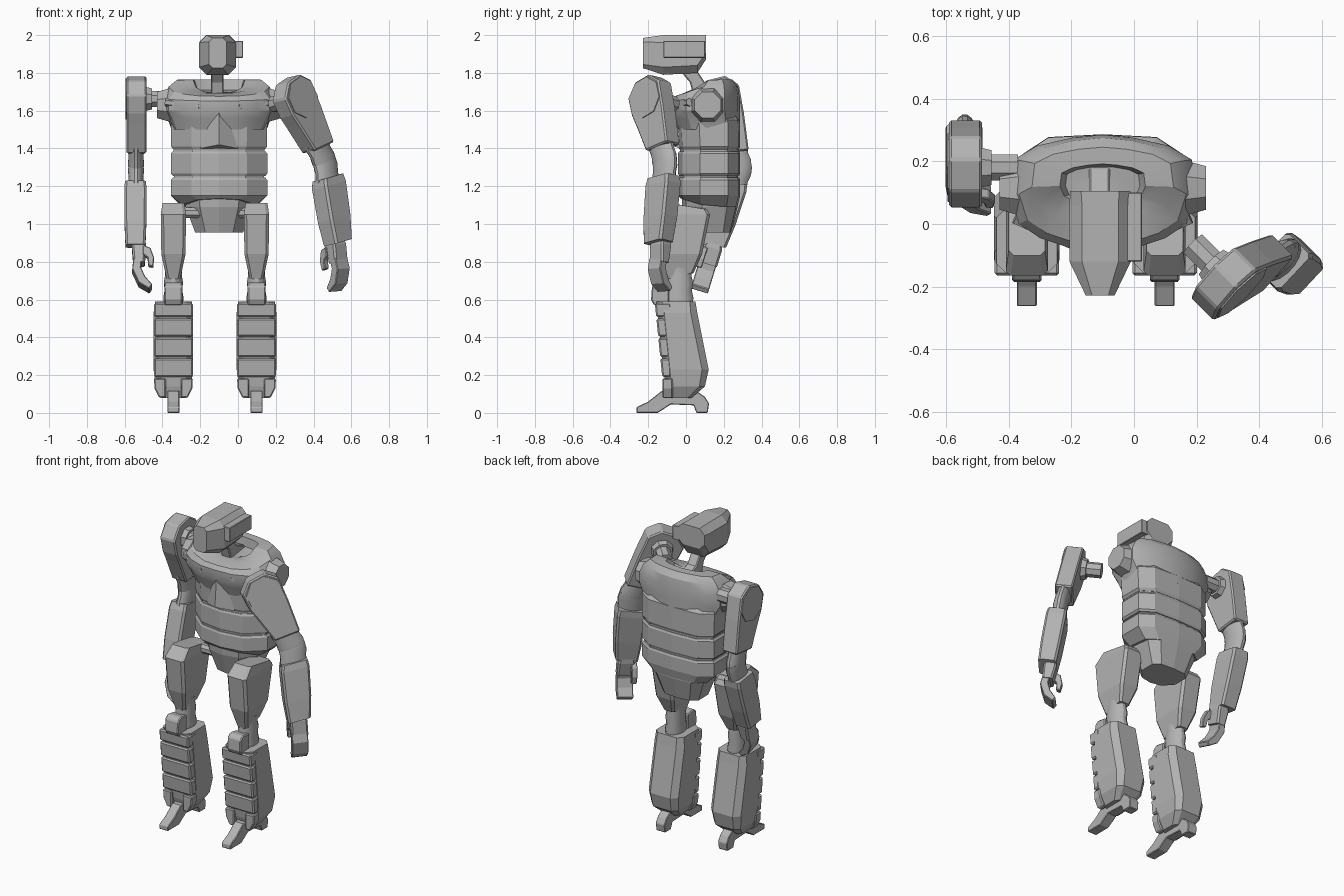
import bpy, bmesh, math
from mathutils import Matrix, Vector

if "Cube" in bpy.data.objects:
    bpy.data.objects.remove(bpy.data.objects["Cube"])

grey = bpy.data.materials.new("armour_grey")
grey.diffuse_color = (0.45, 0.45, 0.45, 1)
grey.use_nodes = True
grey.node_tree.nodes["Principled BSDF"].inputs["Base Color"].default_value = grey.diffuse_color
I = Matrix.Identity(4)
T = Matrix.Translation
R = lambda deg, axis: Matrix.Rotation(math.radians(deg), 4, axis)


def loft(name, rings, M=I, bevel=0, smooth=0):
    """Skin closed rings of 3D points and cap both ends."""
    bm = bmesh.new()
    rows = [[bm.verts.new(M @ Vector(p)) for p in ring] for ring in rings]
    n = len(rows[0])
    for a, b in zip(rows, rows[1:]):
        for i in range(n):
            bm.faces.new((a[i], a[(i + 1) % n], b[(i + 1) % n], b[i]))
    bm.faces.new(rows[0])
    bm.faces.new(rows[-1])
    bmesh.ops.recalc_face_normals(bm, faces=bm.faces)
    me = bpy.data.meshes.new(name)
    bm.to_mesh(me)
    bm.free()
    me.materials.append(grey)
    ob = bpy.data.objects.new(name, me)
    bpy.context.collection.objects.link(ob)
    if bevel:
        m = ob.modifiers.new("edge", 'BEVEL')
        m.width, m.segments, m.angle_limit = bevel, 1, math.radians(40)
    if smooth:
        bpy.context.view_layer.objects.active = ob
        ob.select_set(True)
        bpy.ops.object.shade_smooth_by_angle(angle=math.radians(smooth))
        ob.select_set(False)
    return ob


def prism_x(name, pts, x0, x1, M=I, bevel=0.006):
    return loft(name, [[(x, y, z) for y, z in pts] for x in (x0, x1)], M, bevel)


def prism_y(name, pts, y0, y1, M=I, bevel=0.006):
    return loft(name, [[(x, y, z) for x, z in pts] for y in (y0, y1)], M, bevel)


def chamfer(a0, a1, b0, b1, c):
    return [(a0 + c, b0), (a1 - c, b0), (a1, b0 + c), (a1, b1 - c),
            (a1 - c, b1), (a0 + c, b1), (a0, b1 - c), (a0, b0 + c)]


def rod(name, p0, p1, radii, n=8, M=I, smooth=0):
    """Round bar from p0 to p1 with evenly spaced radii."""
    p0, p1 = Vector(p0), Vector(p1)
    q = (p1 - p0).to_track_quat('Z', 'Y')
    rings = []
    for k, r in enumerate(radii):
        c = p0.lerp(p1, k / (len(radii) - 1))
        rings.append([c + q @ Vector((r * math.cos(t), r * math.sin(t), 0))
                      for t in (math.tau * (i + .5) / n for i in range(n))])
    return loft(name, rings, M, 0, smooth)


# ---- torso: half outlines, mirrored and scaled for every level
CX = -0.1
mirrored = lambda h: h + [(-x, y) for x, y in h[-2:0:-1]]
round_outline = mirrored([(0, .285), (.1, .275), (.21, .25), (.285, .205), (.297, .09),
                          (.267, 0), (.2, -.045), (.11, -.075), (0, -.08)])
box_outline = mirrored([(0, .285), (.2, .275), (.295, .215), (.295, .05),
                        (.17, -.055), (0, -.08)])


def torso(name, outline, levels, smooth=0):
    # level: z, x scale, y scale, y centre, drop of the front edge
    rings = []
    for z, sx, sy, yc, drop in levels:
        rings.append([(CX + x * sx, yc + (y - .1) * sy,
                       z + min(0, y - .1) * drop) for x, y in outline])
    return loft(name, rings, I, 0, smooth)


torso("chest", round_outline,
      [(1.50, .85, .9, .12, 0), (1.56, .92, .96, .108, 0), (1.60, 1, 1, .1, 0),
       (1.67, 1, 1, .1, .1), (1.73, .9, .92, .105, .3), (1.765, .76, .65, .125, .4),
       (1.765, .46, .36, .125, .4), (1.71, .4, .32, .125, .1)], smooth=25)
torso("lower_chest", box_outline,
      [(1.395, .82, .86, .12, 0), (1.41, .86, .9, .12, 0),
       (1.55, .865, .92, .115, 0), (1.58, .8, .8, .115, 0)])
torso("waist_core", box_outline, [(1.17, .8, .83, .12, 0), (1.42, .82, .85, .12, 0)])
torso("waist_band", box_outline,
      [(1.255, .83, .87, .12, 0), (1.267, .865, .9, .12, 0),
       (1.373, .865, .9, .12, 0), (1.385, .83, .87, .12, 0)])
torso("hip_band", box_outline,
      [(1.09, .66, .82, .12, -.25), (1.15, .865, .9, .12, 0),
       (1.233, .865, .9, .12, 0), (1.245, .83, .87, .12, 0)])
torso("pelvis", box_outline, [(.955, .43, .58, .13, 0), (1.09, .6, .8, .125, 0),
                              (1.16, .64, .8, .12, 0)])

# sternum wedge, collar bars and shoulder sockets
loft("sternum", [[(CX - .01, -.055, 1.66), (CX + .01, -.055, 1.66), (CX, -.07, 1.66)],
                 [(CX - .1, -.03, 1.40), (CX + .1, -.03, 1.40), (CX, -.09, 1.42)]])
for s in (-1, 1):
    rod("collar_bar", (CX + s * .28, .02, 1.645), (CX + s * .1, -.06, 1.62),
        (.022, .022), 6)
    rod("shoulder_socket", (CX + s * .2, .115, 1.63), (CX + s * .33, .115, 1.63),
        (.11, .095, .075), 8)

# ---- neck and head
prism_x("neck", [(-.03, 1.81), (.06, 1.81), (.1, 1.75), (.18, 1.72), (.18, 1.68),
                 (.04, 1.68), (.02, 1.75)], -.143, -.077)
HX = -.108
loft("head", [[(HX + x, y, z) for x, z in chamfer(-w, w, z0, z1, c)]
              for y, w, z0, z1, c in [(-.228, .046, 1.825, 1.985, .02),
                                      (-.12, .098, 1.79, 2.0, .04),
                                      (.06, .098, 1.80, 2.0, .04),
                                      (.105, .096, 1.87, 2.0, .035)]])
prism_x("ear_box", [(-.12, 1.88), (.1, 1.88), (.1, 1.97), (-.12, 1.97)], -.03, .026,
        bevel=.003)


# ---- legs
def leg(side, x):
    M = T((x, 0, 0))
    loft(side + "_thigh", [[(px, py, z + (py > 0) * dz) for px, py in chamfer(-w, w, y0, y1, c)]
                           for z, dz, w, y0, y1, c in [
                               (1.11, -.03, .058, -.1, .11, .015),
                               (1.05, 0, .067, -.165, .127, .015),
                               (.84, 0, .064, -.145, .085, .015),
                               (.71, .03, .036, -.105, .04, .012)]], M)
    rod(side + "_knee_joint", (0, -.035, .77), (0, -.04, .57),
        (.07, .066, .076, .07, .08, .076), 16, M @ Matrix.Scale(.68, 4, (1, 0, 0)), 30)
    prism_x(side + "_knee_cap", [(-.17, .57), (-.185, .6), (-.18, .67), (-.155, .69),
                                 (-.09, .68), (-.09, .57)], -.047, .047, M)
    front = lambda z: -.166 + (.59 - z) * .1
    loft(side + "_shin", [[(px, py, z) for px, py in chamfer(-w, w, y0, y1, c)]
                          for z, w, y0, y1, c in [(.08, .06, -.09, .03, .02),
                                                  (.14, .093, -.108, .1, .03),
                                                  (.23, .105, front(.23) + .01, .12, .035),
                                                  (.53, .105, front(.53) + .01, .06, .035),
                                                  (.59, .097, front(.59) + .01, .05, .03)]], M)
    cuts = [.585, .503, .4, .293, .187]
    for i, (a, b) in enumerate(zip(cuts, cuts[1:])):
        a, b = a - .004, b + .004
        prism_x("%s_shin_plate_%d" % (side, i),
                [(front(a), a), (front(b), b), (-.08, b), (-.08, a)], -.103, .103, M, .008)
    for s in (-1, 1):
        prism_y(side + "_ankle_guard", [(s * .04, .183), (s * .103, .183), (s * .1, .13),
                                        (s * .075, .08), (s * .04, .08)], -.125, -.07, M, .006)
    prism_x(side + "_foot", [(-.262, 0), (-.262, .03), (-.2, .06), (-.13, .115), (.05, .12),
                             (.1, .085), (.122, .05), (.115, 0), (.055, 0), (.04, .04),
                             (-.08, .045), (-.15, 0)], -.032, .032, M, .004)


leg("left", -.342)
leg("right", .098)
rod("hip_axle", (-.33, .05, 1.06), (.09, .05, 1.06), (.03, .03), 8)


# ---- arms: local x points outward, y back, z up, origin at the shoulder
def arm(side, M, swing, fore_swing):
    U = M @ R(swing, 'X')
    flat = Matrix.Scale(.52, 4, (1, 0, 0))
    rod(side + "_shoulder_axle", (-.04, 0, 0), (-.17, 0, 0), (.045, .045), 8, M)
    rod(side + "_shoulder_ring", (-.04, 0, 0), (-.085, 0, 0), (.072, .06), 8, M)
    prism_x(side + "_upper_arm", [(-.05, .112), (.055, .112), (.115, .05), (.105, -.1),
                                  (.082, -.3), (-.075, -.28), (-.105, -.12),
                                  (-.12, -.05), (-.12, .05)], -.055, .05, U, .008)
    rod(side + "_shoulder_disc", (.03, 0, 0), (.055, 0, 0), (.114, .11), 8, U)
    E = U @ T((0, 0, -.378)) @ R(fore_swing - swing, 'X')
    # oval ribbed elbow
    rod(side + "_elbow_upper", (0, 0, -.24), (0, 0, -.39), (.082, .084, .077, .083, .076),
        16, U @ flat, 30)
    rod(side + "_elbow_lower", (0, 0, .03), (0, 0, -.14), (.074, .082, .076, .082, .076),
        16, E @ flat, 30)
    # forearm box
    loft(side + "_forearm", [[(x, y, z + y * .15) for x, y in chamfer(-w, w + .006, -d, d, .012)]
                             for z, w, d in [(-.08, .052, .076), (-.12, .056, .083),
                                             (-.3, .055, .079), (-.43, .05, .066)]], E)
    # hand
    H = E @ T((-.016, 0, .008))
    loft(side + "_palm", [[(x, y, z) for x, y in chamfer(-w, w, -d, d, .01)]
                          for z, w, d in [(-.42, .034, .042), (-.45, .038, .05),
                                          (-.54, .03, .05)]], H)
    prism_y(side + "_fingers", [(.03, -.52), (.036, -.58), (.002, -.655), (-.055, -.69),
                                (-.07, -.665), (-.032, -.62), (-.01, -.57), (-.014, -.52)],
            -.05, .045, H, .004)
    prism_y(side + "_thumb", [(-.02, -.45), (-.06, -.465), (-.08, -.52), (-.075, -.57),
                              (-.05, -.565), (-.045, -.52), (-.02, -.5)],
            -.06, -.026, H, .004)


arm("left", T((-.54, .18, 1.662)) @ Matrix.Scale(-1, 4, (1, 0, 0)), 14, -17)
arm("right", T((.308, -.183, 1.662)) @ R(-45, 'Z') @ R(-9.5, 'Y'), 25, 3)
